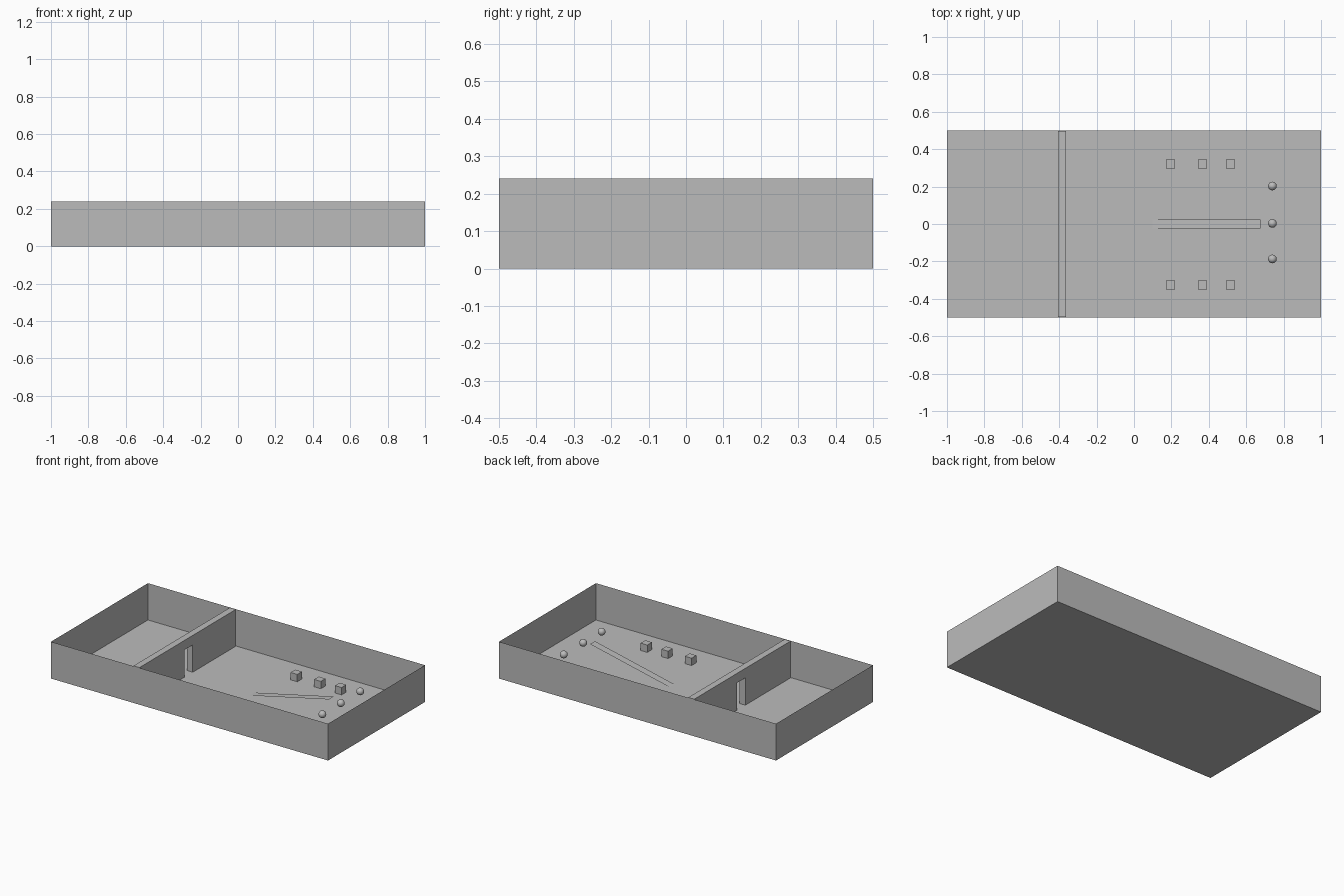
import bpy, bmesh

cube = bpy.data.objects.get("Cube")
if cube:
    bpy.data.objects.remove(cube, do_unlink=True)

grey = bpy.data.materials.new("plain_grey")
grey.use_nodes = True
grey.diffuse_color = (0.5, 0.5, 0.5, 1)
grey.node_tree.nodes["Principled BSDF"].inputs["Base Color"].default_value = grey.diffuse_color

HEIGHT = 0.24


def finish(name, bm):
    mesh = bpy.data.meshes.new(name)
    bm.to_mesh(mesh)
    bm.free()
    mesh.materials.append(grey)
    obj = bpy.data.objects.new(name, mesh)
    bpy.context.collection.objects.link(obj)
    return obj


def box(bm, x0, x1, y0, y1, z0, z1):
    """Add a closed box and return its vertices."""
    verts = bmesh.ops.create_cube(bm, size=1)["verts"]
    for v in verts:
        v.co.x = x1 if v.co.x > 0 else x0
        v.co.y = y1 if v.co.y > 0 else y0
        v.co.z = z1 if v.co.z > 0 else z0
    return verts


# Floor and thin outer walls: a box without its lid
bm = bmesh.new()
box(bm, -1, 1, -0.5, 0.5, 0, HEIGHT)
bm.normal_update()
bmesh.ops.delete(bm, geom=[f for f in bm.faces if f.normal.z > 0.5], context="FACES")
finish("room_shell", bm)

# Partition: an outline with a doorway, extruded to its thickness
bm = bmesh.new()
end, door_a, door_b, door_top = 0.496, -0.03, 0.053, 0.178
outline = [(-end, 0), (door_a, 0), (door_a, door_top), (door_b, door_top),
           (door_b, 0), (end, 0), (end, HEIGHT), (-end, HEIGHT)]
face = bm.faces.new([bm.verts.new((-0.407, y, z)) for y, z in outline])
new = bmesh.ops.extrude_face_region(bm, geom=[face])["geom"]
bmesh.ops.translate(bm, vec=(0.043, 0, 0),
                    verts=[g for g in new if isinstance(g, bmesh.types.BMVert)])
bmesh.ops.recalc_face_normals(bm, faces=bm.faces)
finish("partition_wall", bm)

# Sloping sheet rising from the floor
bm = bmesh.new()
bm.faces.new([bm.verts.new(p) for p in
              [(0.1, -0.025, 0.002), (0.675, -0.025, 0.13),
               (0.675, 0.025, 0.13), (0.1, 0.025, 0.002)]])
finish("ramp", bm)

# Two rows of small blocks
half = 0.024
for side, cy in (("left_row", -0.326), ("right_row", 0.322)):
    for i, cx in enumerate((0.195, 0.365, 0.515)):
        bm = bmesh.new()
        box(bm, cx - half, cx + half, cy - half, cy + half, 0, 2 * half)
        finish(f"block_{side}_{i + 1}", bm)

# Floating balls beyond the ramp
for i, cy in enumerate((-0.187, 0.003, 0.203)):
    bm = bmesh.new()
    bmesh.ops.create_uvsphere(bm, u_segments=32, v_segments=16, radius=0.023)
    for f in bm.faces:
        f.smooth = True
    ball = finish(f"ball_{i + 1}", bm)
    ball.location = (0.74, cy, 0.113)
